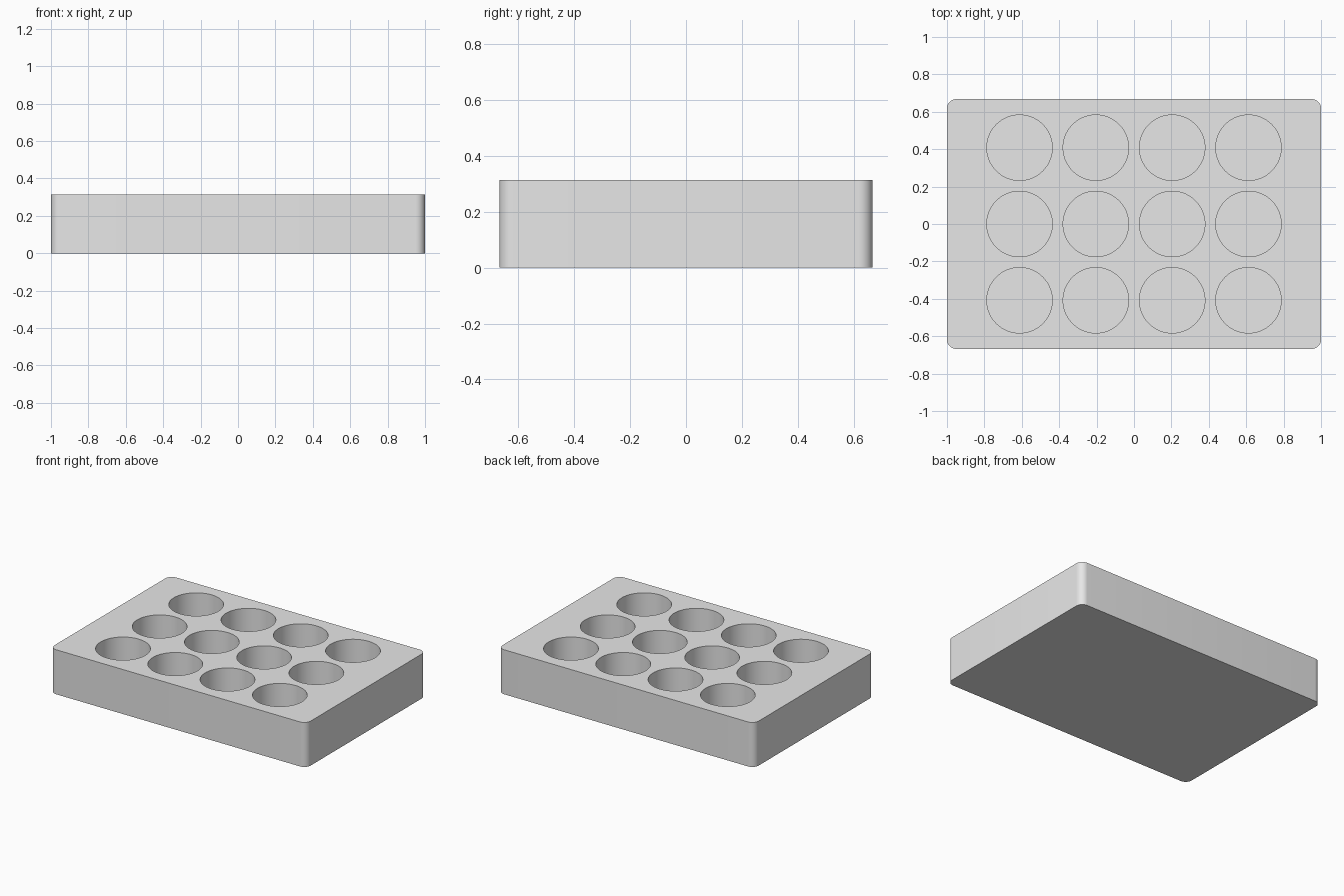
import bpy, bmesh, math
from mathutils import Matrix

LENGTH, WIDTH, HEIGHT = 2.0, 1.336, 0.314
CORNER, PITCH, WELL_RADIUS, WELL_DEPTH = 0.05, 0.408, 0.175, 0.274

default_cube = bpy.data.objects.get("Cube")
if default_cube:
    bpy.data.objects.remove(default_cube, do_unlink=True)


def add_object(name, bm):
    mesh = bpy.data.meshes.new(name)
    bm.to_mesh(mesh)
    bm.free()
    obj = bpy.data.objects.new(name, mesh)
    bpy.context.collection.objects.link(obj)
    return obj


grey = bpy.data.materials.new("light_grey")
grey.use_nodes = True
grey.diffuse_color = (0.8, 0.8, 0.8, 1)
grey.node_tree.nodes["Principled BSDF"].inputs["Base Color"].default_value = (0.8, 0.8, 0.8, 1)

# Block with rounded upright corners
bm = bmesh.new()
bmesh.ops.create_cube(bm, size=1, matrix=Matrix.Translation((0, 0, HEIGHT / 2))
                      @ Matrix.Diagonal((LENGTH, WIDTH, HEIGHT, 1)))
uprights = [e for e in bm.edges if abs(e.verts[0].co.z - e.verts[1].co.z) > HEIGHT / 2]
bmesh.ops.bevel(bm, geom=uprights, offset=CORNER, segments=10, profile=0.5, affect='EDGES')
plate = add_object("well_plate", bm)
plate.data.materials.append(grey)

# Four by three grid of cylinder cutters, reaching above the top face
bm = bmesh.new()
cut_height = WELL_DEPTH + 0.1
for column in range(4):
    for row in range(3):
        spot = ((column - 1.5) * PITCH, (row - 1) * PITCH, HEIGHT - WELL_DEPTH + cut_height / 2)
        bmesh.ops.create_cone(bm, cap_ends=True, segments=72, radius1=WELL_RADIUS,
                              radius2=WELL_RADIUS, depth=cut_height,
                              matrix=Matrix.Translation(spot))
cutter = add_object("well_cutter", bm)
cutter.data.materials.append(grey)
cutter.hide_render = True

# Cut the round wells, then drop the cutter
bpy.context.view_layer.objects.active = plate
plate.select_set(True)
cut = plate.modifiers.new("wells", 'BOOLEAN')
cut.operation = 'DIFFERENCE'
cut.solver = 'EXACT'
cut.object = cutter
bpy.ops.object.modifier_apply(modifier=cut.name)
bpy.data.objects.remove(cutter, do_unlink=True)

# Smooth walls and corners, crisp rims
bpy.ops.object.select_all(action='DESELECT')
plate.select_set(True)
bpy.ops.object.shade_smooth_by_angle(angle=math.radians(30))
